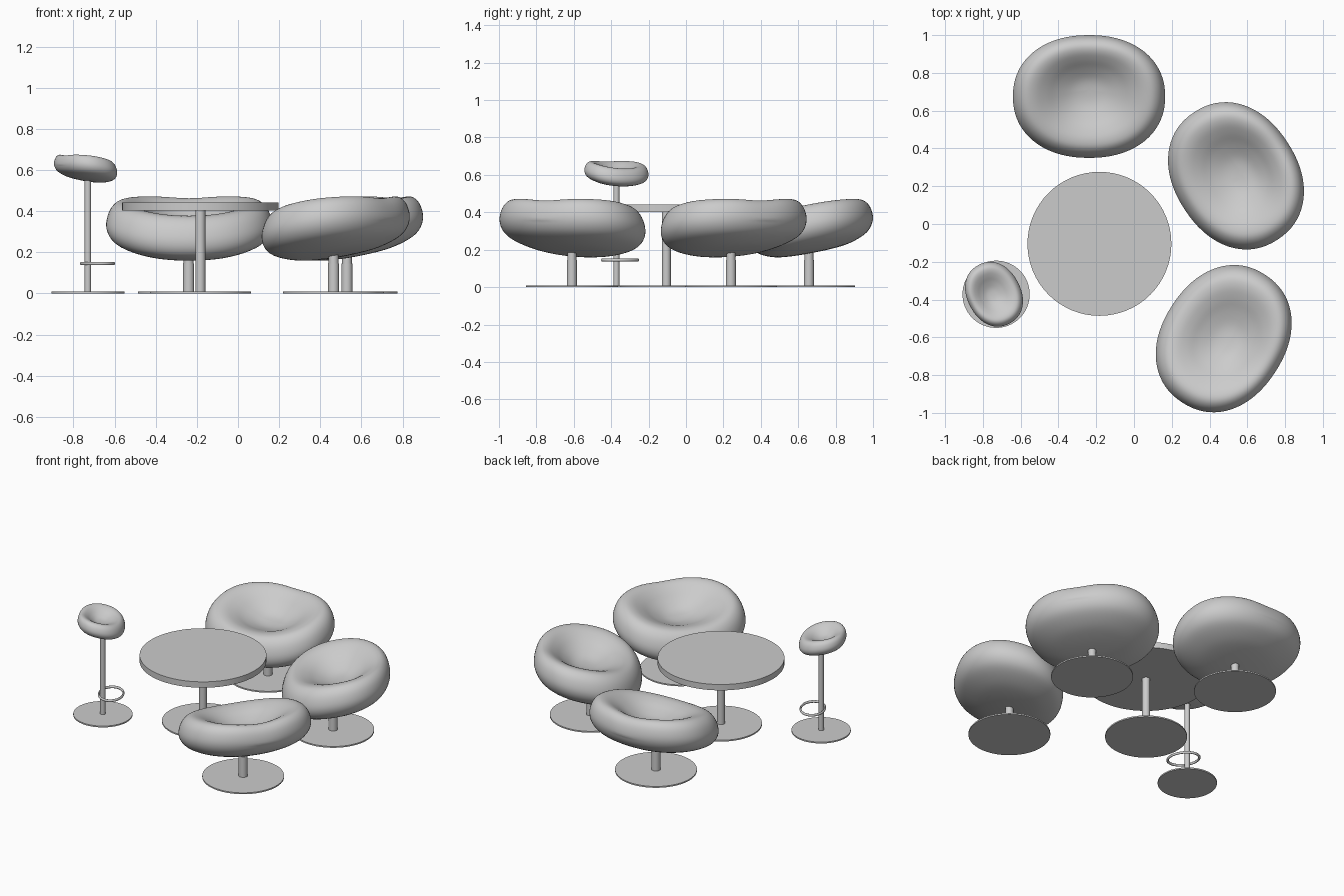
import bpy, math
from mathutils import Vector, Matrix

if "Cube" in bpy.data.objects:
    bpy.data.objects.remove(bpy.data.objects["Cube"])

# Cushion cross-section: (fraction of outline radius, height), top centre to bottom centre
PROFILE = [(0, .002), (.2, .008), (.4, .036), (.57, .068), (.72, .087), (.85, .083),
           (.95, .048), (1, -.012), (.97, -.066), (.86, -.106), (.62, -.137), (.35, -.149), (0, -.152)]
SEGS = 72
W, D, EXP = .403, .325, 2.18


def smooth_profile(pts, n=4):
    p = [Vector(q) for q in pts]
    p = [Vector((-p[1].x, p[1].y))] + p + [Vector((-p[-2].x, p[-2].y))]
    out = []
    for i in range(1, len(p) - 2):
        a, b, c, d = p[i - 1:i + 3]
        for k in range(n):
            t = k / n
            out.append(.5 * (2 * b + (c - a) * t + (2 * a - 5 * b + 4 * c - d) * t * t
                             + (3 * b - a - 3 * c + d) * t ** 3))
    return out + [p[-2]]


def cushion(name, loc, yaw, scale=(1, 1, 1)):
    prof = smooth_profile(PROFILE)
    rim = max(range(len(prof)), key=lambda i: prof[i].x)

    def point(i, ang):
        t, z = prof[i]
        c, s = math.cos(ang), math.sin(ang)
        x = W * t * math.copysign(abs(c) ** (2 / EXP), c)
        y = D * t * math.copysign(abs(s) ** (2 / EXP), s)
        top = i <= rim
        z += .19 * y + (.12 + (.13 * (1 - t ** 6) if top else 0)) * x * x
        if top:
            # notch in the back rim, dish pushed towards the back
            z -= .012 * math.exp(-(x / .12) ** 2) * max(0, y / D)
            y += .035 * max(0, 1 - t / .8)
        return (x, y, z)

    verts = [point(0, 0)]
    for i in range(1, len(prof) - 1):
        verts += [point(i, 2 * math.pi * j / SEGS) for j in range(SEGS)]
    verts.append(point(len(prof) - 1, 0))
    rings, last = len(prof) - 2, len(verts) - 1
    faces = []
    for j in range(SEGS):
        k = (j + 1) % SEGS
        faces.append((0, 1 + j, 1 + k))
        for r in range(rings - 1):
            a, b = 1 + r * SEGS, 1 + (r + 1) * SEGS
            faces.append((a + j, b + j, b + k, a + k))
        e = 1 + (rings - 1) * SEGS
        faces.append((e + j, last, e + k))
    me = bpy.data.meshes.new(name)
    me.from_pydata(verts, [], faces)
    me.transform(Matrix.Diagonal((*scale, 1)))
    me.shade_smooth()
    ob = bpy.data.objects.new(name, me)
    ob.location = loc
    ob.rotation_euler.z = math.radians(yaw)
    bpy.context.collection.objects.link(ob)


def disc(name, x, y, r, z0, z1):
    bpy.ops.mesh.primitive_cylinder_add(vertices=64, radius=r, depth=z1 - z0,
                                        location=(x, y, (z0 + z1) / 2))
    bpy.context.object.name = name
    bpy.ops.object.shade_smooth_by_angle(angle=math.radians(40))


# Three lounge chairs around the table: cushion centre, stem position, yaw
chairs = [("back_chair", (-.238, .675), (-.24, .657), 0),
          ("right_chair", (.54, .255), (.53, .24), -57),
          ("front_chair", (.475, -.607), (.465, -.61), -123)]
for name, c, s, yaw in chairs:
    cushion(name + "_seat", (*c, .335), yaw)
    disc(name + "_base", *s, .246, 0, .009)
    disc(name + "_stem", *s, .027, .009, .145)
    disc(name + "_upper_stem", *s, .024, .145, .21)

# Round table
disc("table_base", -.183, -.105, .246, 0, .009)
disc("table_stem", -.183, -.105, .024, .009, .402)
disc("table_top", -.183, -.105, .381, .402, .441)

# Bar stool with a small version of the chair cushion
sx, sy = -.73, -.372
cushion("stool_seat", (-.741, -.372, .615), 118, (.435, .435, .435))
disc("stool_base", sx, sy, .178, 0, .009)
disc("stool_stem", sx, sy, .016, .009, .58)

# Oval foot ring, offset towards the table
bpy.ops.mesh.primitive_torus_add(major_segments=64, minor_segments=12, major_radius=.099,
                                 minor_radius=.008, location=(-.683, -.352, .145),
                                 rotation=(0, 0, math.radians(26)))
ring = bpy.context.object
ring.name = "stool_foot_ring"
ring.scale = (.74, 1, 1)
bpy.ops.object.shade_smooth_by_angle(angle=math.radians(60))
